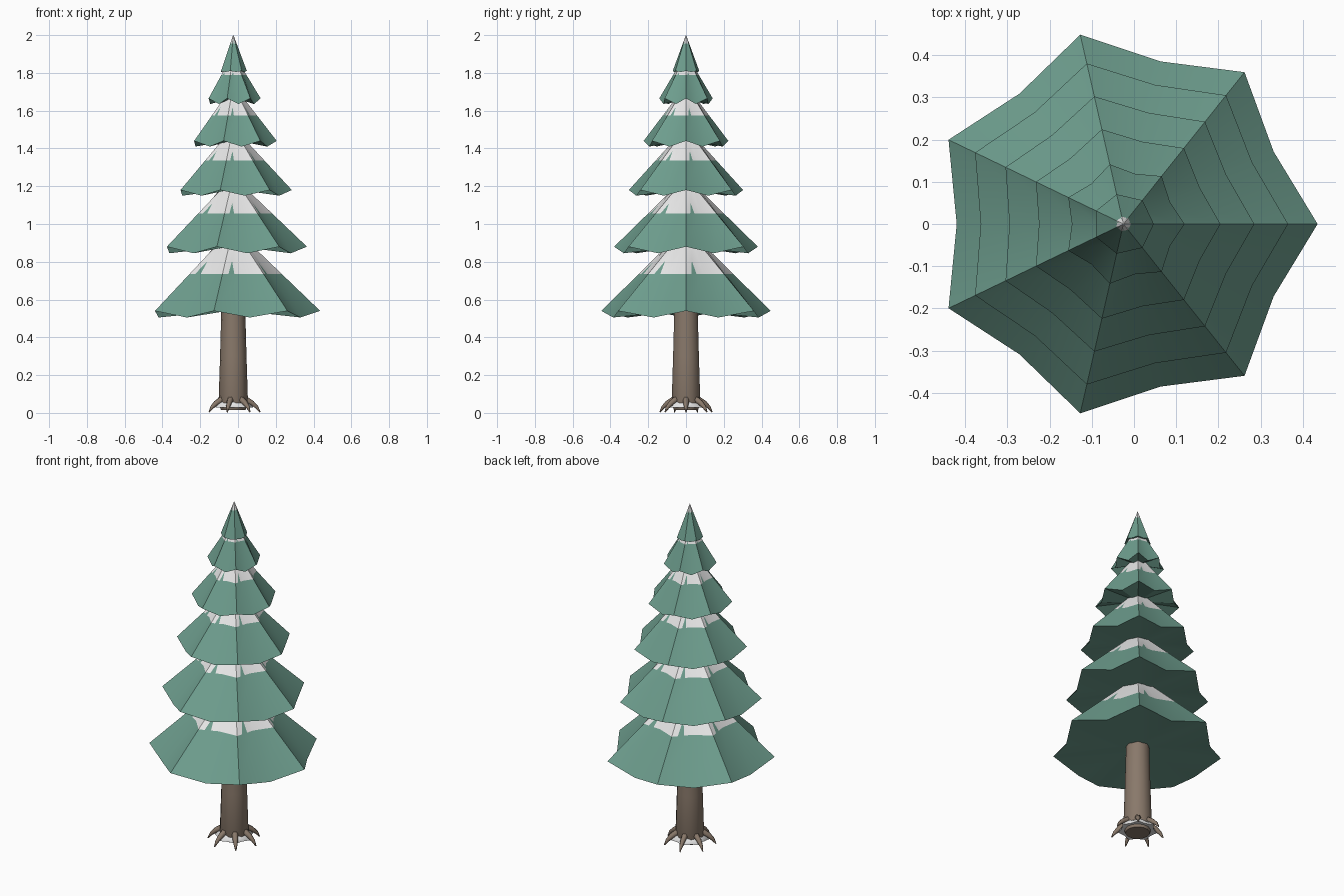
import bpy
import math
from mathutils import Vector

if "Cube" in bpy.data.objects:
    bpy.data.objects.remove(bpy.data.objects["Cube"], do_unlink=True)

CX = -0.025      # trunk axis
TIPS = 7         # branch tips per tier
COLS = TIPS * 2


def material(name, rgb):
    m = bpy.data.materials.new(name)
    m.use_nodes = True
    m.diffuse_color = (*rgb, 1)
    m.node_tree.nodes["Principled BSDF"].inputs["Base Color"].default_value = (*rgb, 1)
    return m


GREEN = material("needle green", (0.155, 0.34, 0.27))
SNOW = material("snow white", (0.8, 0.8, 0.8))
BARK = material("bark brown", (0.25, 0.19, 0.145))


def polar(i, r, z, count=COLS):
    a = math.tau * i / count
    return Vector((CX + r * math.cos(a), r * math.sin(a), z))


def build(name, verts, faces, mats, slots=None, angle=30):
    mesh = bpy.data.meshes.new(name)
    mesh.from_pydata(verts, [], faces)
    for m in mats:
        mesh.materials.append(m)
    if slots:
        mesh.polygons.foreach_set("material_index", slots)
    obj = bpy.data.objects.new(name, mesh)
    bpy.context.collection.objects.link(obj)
    bpy.ops.object.select_all(action="DESELECT")
    obj.select_set(True)
    bpy.context.view_layer.objects.active = obj
    bpy.ops.object.shade_smooth_by_angle(angle=math.radians(angle))
    return obj


def tier(name, tip_r, valley_r, tip_z, valley_z, snow_z, top_r, top_z):
    """Star-rimmed cone with a flat underside and a ragged snow cap."""
    verts, faces, slots = [], [], []

    def vert(v):
        verts.append(v)
        return len(verts) - 1

    def face(slot, *ids):
        faces.append(ids)
        slots.append(slot)

    rim_p = [polar(i, valley_r if i % 2 else tip_r, valley_z if i % 2 else tip_z)
             for i in range(COLS)]
    top_p = [polar(i, top_r, top_z) for i in range(COLS)]
    mid_p = [r.lerp(t, (snow_z - r.z) / (t.z - r.z)) for r, t in zip(rim_p, top_p)]
    rim, mid, top = ([vert(p) for p in ring] for ring in (rim_p, mid_p, top_p))
    base = vert(Vector((CX, 0, tip_z + 0.005)))

    for i in range(COLS):
        j = (i + 1) % COLS
        face(0, rim[i], rim[j], mid[j], mid[i])
        face(0, base, rim[j], rim[i])
        if i % 2:
            face(1, mid[i], mid[j], top[j], top[i])
            continue
        # Green needles poking up through the snow edge
        p = vert(mid_p[i].lerp(mid_p[j], 0.3))
        q = vert(mid_p[i].lerp(mid_p[j], 0.6))
        s = vert(mid_p[i].lerp(mid_p[j], 0.45).lerp(top_p[i].lerp(top_p[j], 0.45), 0.4))
        face(0, p, q, s)
        face(1, mid[i], p, s, top[i])
        face(1, q, mid[j], top[j], s)
        face(1, s, top[j], top[i])
    face(1, *top)
    build(name, verts, faces, (GREEN, SNOW), slots)


# Branch tiers, bottom to top
TIERS = [
    (0.46, 0.395, 0.54, 0.505, 0.735, 0.075, 0.91),
    (0.39, 0.338, 0.88, 0.845, 1.055, 0.065, 1.19),
    (0.31, 0.27, 1.18, 1.15, 1.335, 0.05, 1.46),
    (0.23, 0.2, 1.44, 1.41, 1.575, 0.04, 1.685),
    (0.145, 0.122, 1.665, 1.635, 1.79, 0.045, 1.83),
    (0.072, 0.065, 1.81, 1.805, 1.955, 0.001, 2.0),
]
for n, spec in enumerate(TIERS):
    tier(f"branch_tier_{n + 1}", *spec)


def lathe(name, profile, mat, closed):
    """Revolve (tip radius, valley radius, height) rows about the trunk axis."""
    verts = [polar(i, row[i % 2], row[2]) for row in profile for i in range(COLS)]
    rows = len(profile)
    faces = []
    for k in range(rows if closed else rows - 1):
        a, b = k * COLS, (k + 1) % rows * COLS
        for i in range(COLS):
            j = (i + 1) % COLS
            faces.append((a + i, a + j, b + j, b + i))
    if not closed:
        faces.append(tuple(reversed(range(COLS))))
        faces.append(tuple(range((rows - 1) * COLS, rows * COLS)))
    build(name, verts, faces, (mat,), angle=40)


# Trunk
lathe("trunk", [(0.065, 0.065, 0.015), (0.078, 0.078, 0.05),
                (0.07, 0.07, 0.3), (0.063, 0.063, 0.56)], BARK, False)

# Snow collar round the foot of the trunk
lathe("snow_collar", [(0.07, 0.07, 0.03), (0.105, 0.088, 0.028),
                      (0.1, 0.085, 0.042), (0.07, 0.07, 0.062)], SNOW, True)

# Roots
curve = bpy.data.curves.new("roots", "CURVE")
curve.dimensions = "3D"
curve.bevel_depth = 1
curve.bevel_resolution = 1
curve.use_fill_caps = True
for k in range(TIPS):
    spline = curve.splines.new("POLY")
    path = [(0.06, 0.075, 0.018), (0.1, 0.052, 0.015), (0.125, 0.03, 0.01), (0.142, 0.004, 0.003)]
    spline.points.add(len(path) - 1)
    for point, (r, z, thick) in zip(spline.points, path):
        point.co = (*polar(k, r, z, TIPS), 1)
        point.radius = thick
    spline.use_smooth = True
curve.materials.append(BARK)
bpy.context.collection.objects.link(bpy.data.objects.new("roots", curve))
